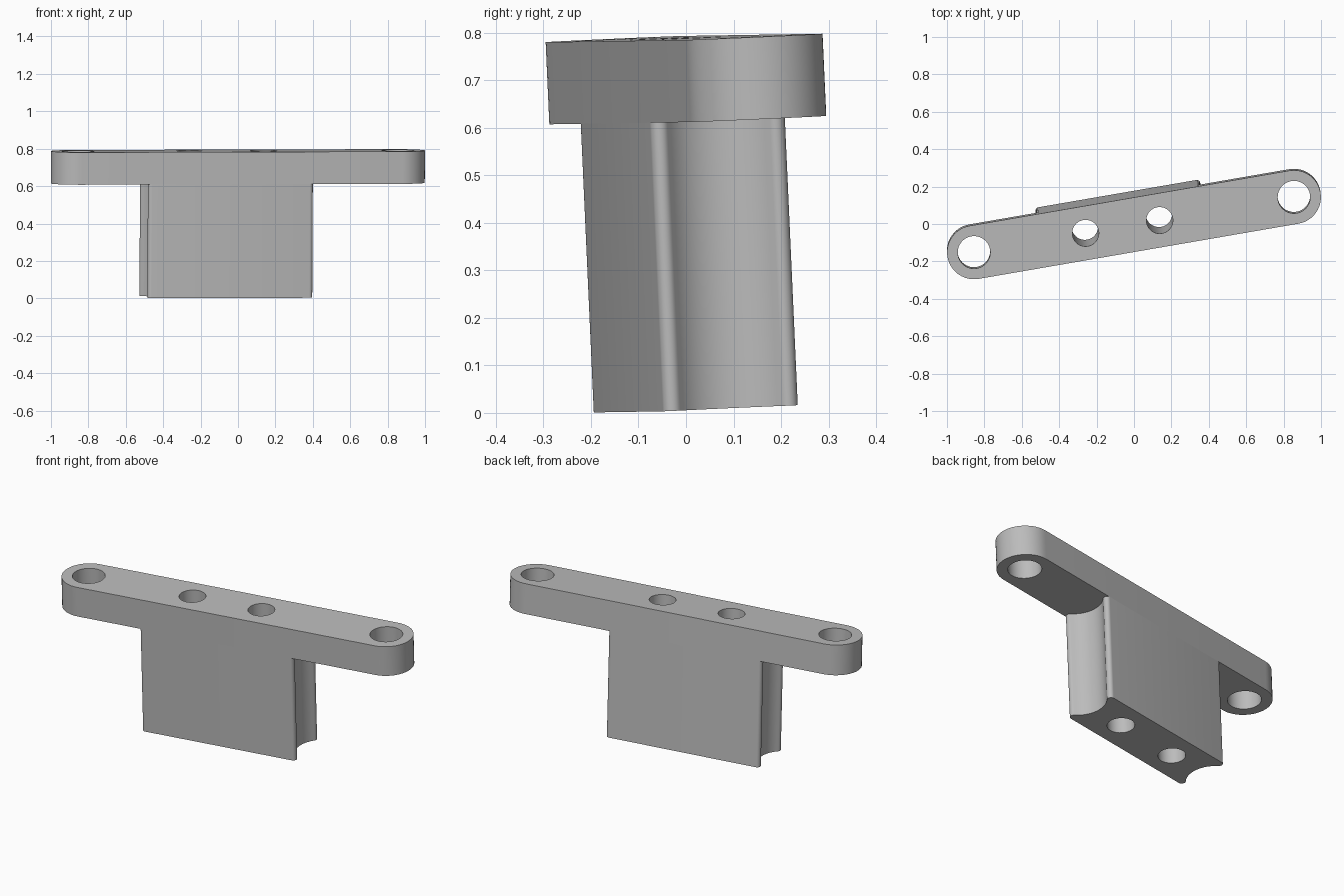
import bpy, bmesh
from math import sin, cos, radians, pi
from mathutils import Matrix, Vector

cube = bpy.data.objects.get("Cube")
if cube:
    bpy.data.objects.remove(cube, do_unlink=True)

PLATE_T = 0.173      # plate thickness
HEIGHT = 0.781       # total height
HALF_W = 0.144       # half width of plate and block
SPAN = 0.868         # half distance between the end holes
MID = -0.062         # block centre along the plate
HALF_L = 0.447       # half length of the block

grey = bpy.data.materials.new("plain_grey")
grey.use_nodes = True
grey.diffuse_color = (0.5, 0.5, 0.5, 1)
grey.node_tree.nodes["Principled BSDF"].inputs["Base Color"].default_value = (0.5, 0.5, 0.5, 1)


def arc(cx, cy, r, a0, a1, n):
    """Points on an arc, angles in degrees."""
    angles = [radians(a0 + (a1 - a0) * i / n) for i in range(n + 1)]
    return [(cx + r * cos(a), cy + r * sin(a)) for a in angles]


def prism(name, outline, z0, z1):
    """Extrude a closed outline between two heights."""
    bm = bmesh.new()
    face = bm.faces.new([bm.verts.new((x, y, z0)) for x, y in outline])
    ext = bmesh.ops.extrude_face_region(bm, geom=[face])
    tops = [g for g in ext["geom"] if isinstance(g, bmesh.types.BMVert)]
    bmesh.ops.translate(bm, verts=tops, vec=(0, 0, z1 - z0))
    bmesh.ops.recalc_face_normals(bm, faces=bm.faces)
    mesh = bpy.data.meshes.new(name)
    bm.to_mesh(mesh)
    bm.free()
    mesh.materials.append(grey)
    obj = bpy.data.objects.new(name, mesh)
    bpy.context.collection.objects.link(obj)
    return obj


def combine(target, other, operation):
    """Apply a boolean and discard the second object."""
    mod = target.modifiers.new(operation.title(), "BOOLEAN")
    mod.operation, mod.solver, mod.object = operation, "EXACT", other
    bpy.context.view_layer.objects.active = target
    bpy.ops.object.modifier_apply(modifier=mod.name)
    bpy.data.objects.remove(other, do_unlink=True)


# Plate with round ends
ends = arc(SPAN, 0, HALF_W, -90, 90, 24) + arc(-SPAN, 0, HALF_W, 90, 270, 24)
bracket = prism("bracket", ends, -PLATE_T, 0)

# Block with rounded lips and a hollow running down each end
lip, depth = 0.02, 0.055
lip_y = HALF_W - lip
hollow = (lip_y**2 + (depth - lip)**2 - lip**2) / (2 * depth)
centre = HALF_L - depth + hollow
turn = Vector((centre - HALF_L + lip, lip_y)).angle_signed(Vector((1, 0))) * 180 / pi
turn = abs(turn)
lip_x = HALF_L - lip
end = (arc(lip_x, -lip_y, lip, -90, turn, 10)
       + arc(centre, 0, hollow, 180 + turn, 180 - turn, 20)[1:-1]
       + arc(lip_x, lip_y, lip, -turn, 90, 10))
outline = [(MID + x, y) for x, y in end] + [(MID - x, -y) for x, y in end]
combine(bracket, prism("block", outline, -HEIGHT, -PLATE_T), "UNION")

# Large holes at the ends, small holes down through the block
for x, r in ((-SPAN, 0.087), (SPAN, 0.087), (MID - 0.201, 0.071), (MID + 0.201, 0.071)):
    combine(bracket, prism("hole", arc(x, 0, r, 0, 352.5, 47), -1, 0.1), "DIFFERENCE")

# Turn and lean the bracket slightly
up = Vector((0.005, -0.045, 1)).normalized()
along = Vector((cos(radians(9.8)), sin(radians(9.8)), 0))
along = (along - up * along.dot(up)).normalized()
pose = Matrix((along, up.cross(along), up)).transposed().to_4x4()
pose.translation = (0, -0.004, 0.789)
bracket.data.transform(pose)

bpy.ops.object.select_all(action="DESELECT")
bracket.select_set(True)
bpy.context.view_layer.objects.active = bracket
bpy.ops.object.shade_smooth_by_angle(angle=radians(30))
